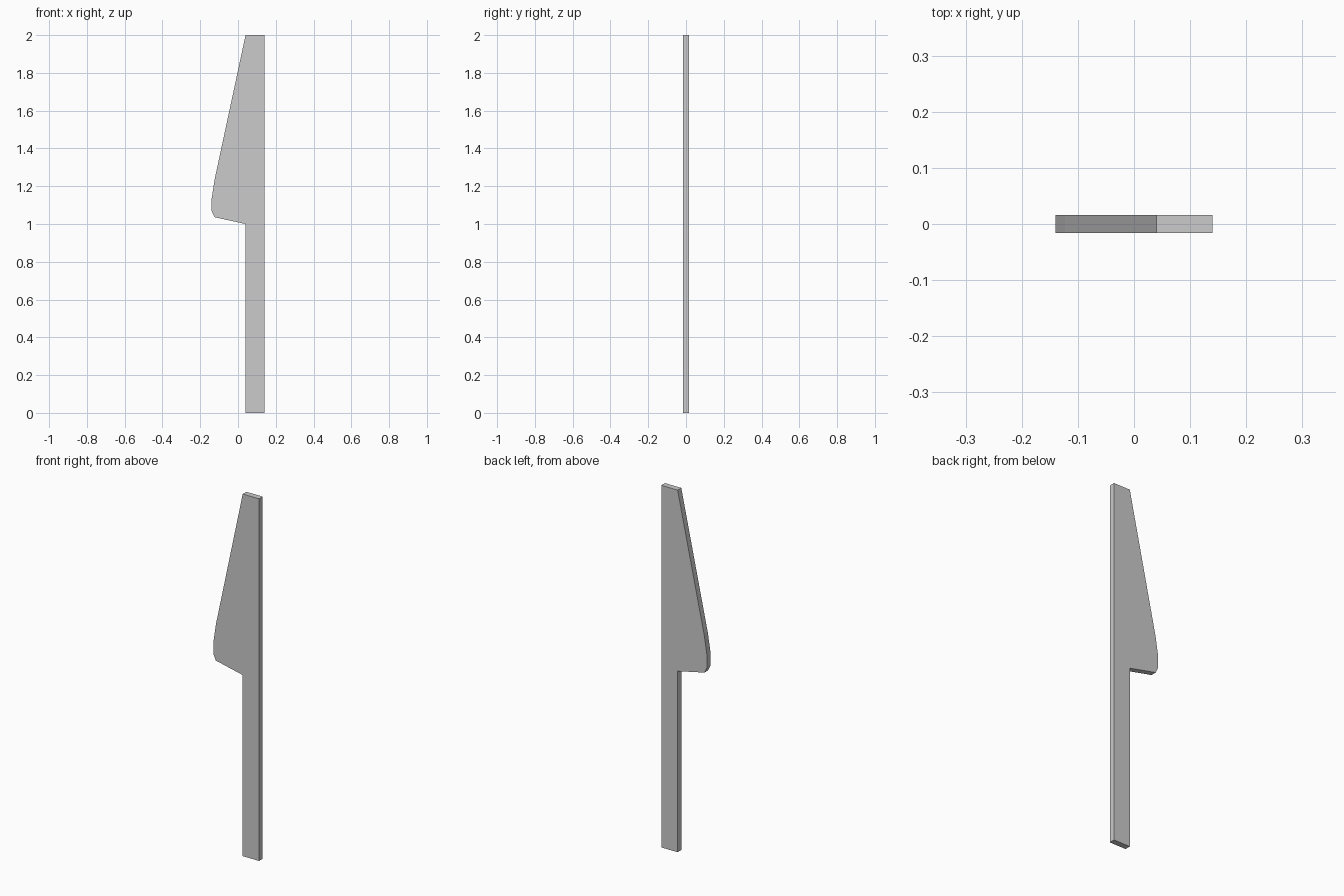
import bpy, bmesh

if "Cube" in bpy.data.objects:
    bpy.data.objects.remove(bpy.data.objects["Cube"])

HALF_THICKNESS = 0.016

# Knife silhouette seen from the front (x, z)
profile = [
    (0.04, 0), (0.14, 0), (0.14, 2), (0.04, 2),   # handle and straight spine
    (-0.123, 1.24), (-0.14, 1.13), (-0.14, 1.07),  # sloping edge and belly
    (-0.124, 1.036), (0.04, 1.0),                  # heel of the blade
]

# Extrude the silhouette to a flat slab
bm = bmesh.new()
face = bm.faces.new([bm.verts.new((x, -HALF_THICKNESS, z)) for x, z in profile])
slab = bmesh.ops.extrude_face_region(bm, geom=[face])
back = [v for v in slab["geom"] if isinstance(v, bmesh.types.BMVert)]
bmesh.ops.translate(bm, verts=back, vec=(0, 2 * HALF_THICKNESS, 0))
bmesh.ops.recalc_face_normals(bm, faces=bm.faces)

mesh = bpy.data.meshes.new("knife")
bm.to_mesh(mesh)
bm.free()
bpy.context.collection.objects.link(bpy.data.objects.new("knife", mesh))
